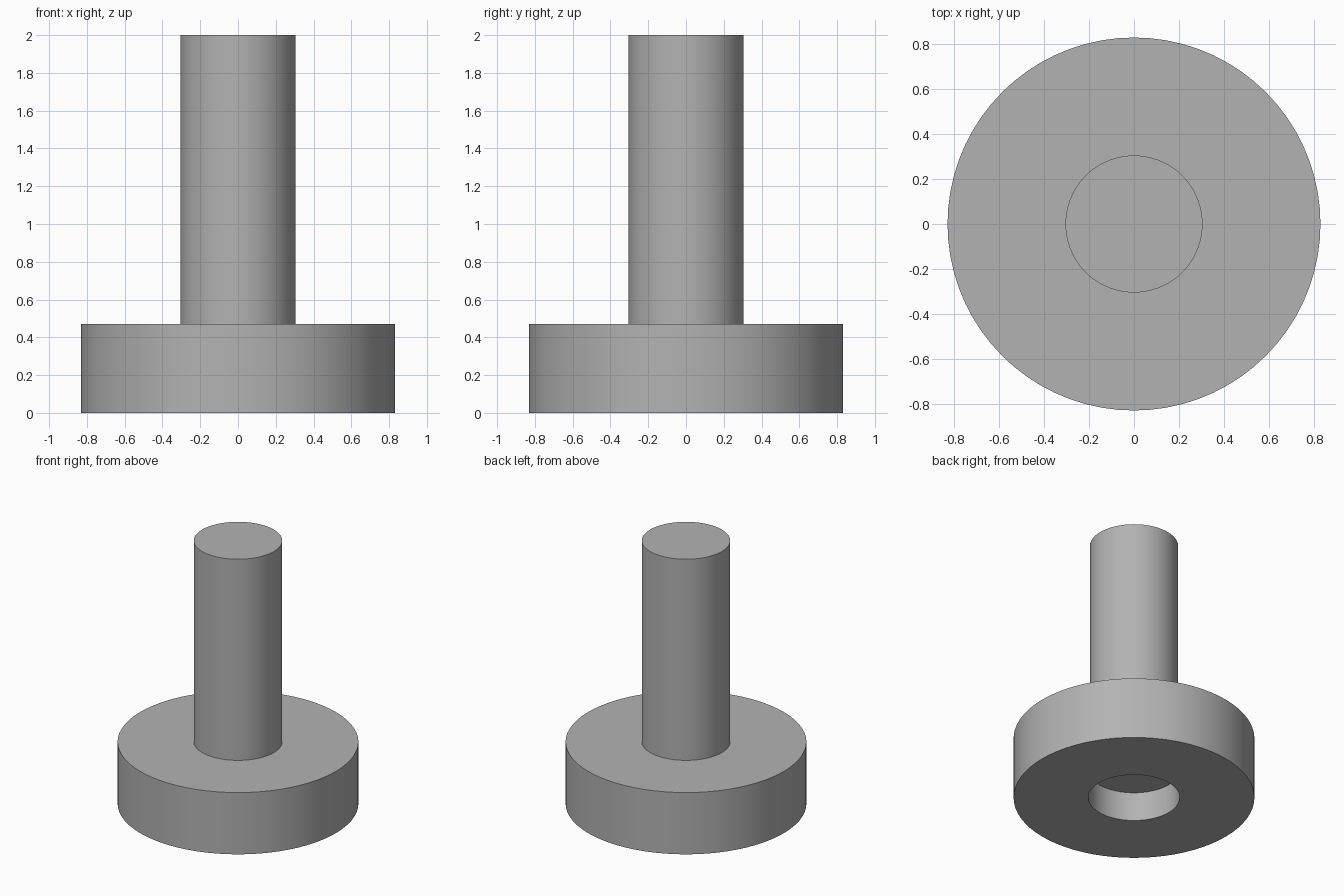
import bpy, bmesh, math
from mathutils import Matrix, Vector

cube = bpy.data.objects.get("Cube")
if cube:
    bpy.data.objects.remove(cube, do_unlink=True)

grey = bpy.data.materials.new("plain grey")
grey.use_nodes = True
grey.diffuse_color = (0.45, 0.45, 0.45, 1)
grey.node_tree.nodes["Principled BSDF"].inputs["Base Color"].default_value = grey.diffuse_color


def add_object(name, bm):
    bmesh.ops.recalc_face_normals(bm, faces=bm.faces)
    mesh = bpy.data.meshes.new(name)
    bm.to_mesh(mesh)
    bm.free()
    mesh.materials.append(grey)
    obj = bpy.data.objects.new(name, mesh)
    bpy.context.collection.objects.link(obj)
    return obj


def lathe(name, profile, steps=72):
    bm = bmesh.new()
    verts = [bm.verts.new((r, 0, z)) for r, z in profile]
    edges = [bm.edges.new(pair) for pair in zip(verts, verts[1:])]
    bmesh.ops.spin(bm, geom=verts + edges, cent=(0, 0, 0), axis=(0, 0, 1),
                   angle=math.tau, steps=steps, use_merge=True)
    bmesh.ops.remove_doubles(bm, verts=bm.verts, dist=0.0005)
    return add_object(name, bm)


# Turned body: round base with a blind socket beneath and a solid shaft on top
socket_r, base_r, shaft_r = 0.315, 0.83, 0.305
socket_z, base_z, top_z = 0.22, 0.47, 2.0
body = lathe("base_and_shaft", [
    (0, socket_z), (socket_r, socket_z), (socket_r, 0), (base_r, 0),
    (base_r, base_z), (shaft_r, base_z), (shaft_r, top_z), (0, top_z)])

# Shallow grooves under the base: a rectangular frame around a short slot
turn = Matrix.Rotation(math.radians(173.5), 4, "Z")
depth, width = 0.05, 0.045
inner, outer, half = 0.52, 0.72, 0.30
middle = (inner + outer) / 2


def groove_cutter(name, centre, size):
    bm = bmesh.new()
    bmesh.ops.create_cube(bm, size=1)
    bmesh.ops.scale(bm, vec=Vector((*size, 2 * depth)), verts=bm.verts)
    bmesh.ops.translate(bm, vec=Vector((*centre, 0)), verts=bm.verts)
    bm.transform(turn)
    obj = add_object(name, bm)
    obj.hide_render = True
    return obj


cutters = [groove_cutter("slot_cutter", (middle, 0), (0.035, 0.38))]
for r in (inner + width / 2, outer - width / 2):
    cutters.append(groove_cutter("side_cutter", (r, 0), (width, 2 * half)))
for side in (-1, 1):
    cutters.append(groove_cutter("end_cutter", (middle, side * (half - width / 2)),
                                 (outer - inner, width)))

# Cut the grooves, then discard the cutters
bpy.context.view_layer.objects.active = body
body.select_set(True)
for cutter in cutters:
    mod = body.modifiers.new("groove", "BOOLEAN")
    mod.operation = "DIFFERENCE"
    mod.solver = "EXACT"
    mod.object = cutter
    bpy.ops.object.modifier_apply(modifier=mod.name)
    bpy.data.objects.remove(cutter, do_unlink=True)

bpy.ops.object.shade_smooth_by_angle(angle=math.radians(30))
